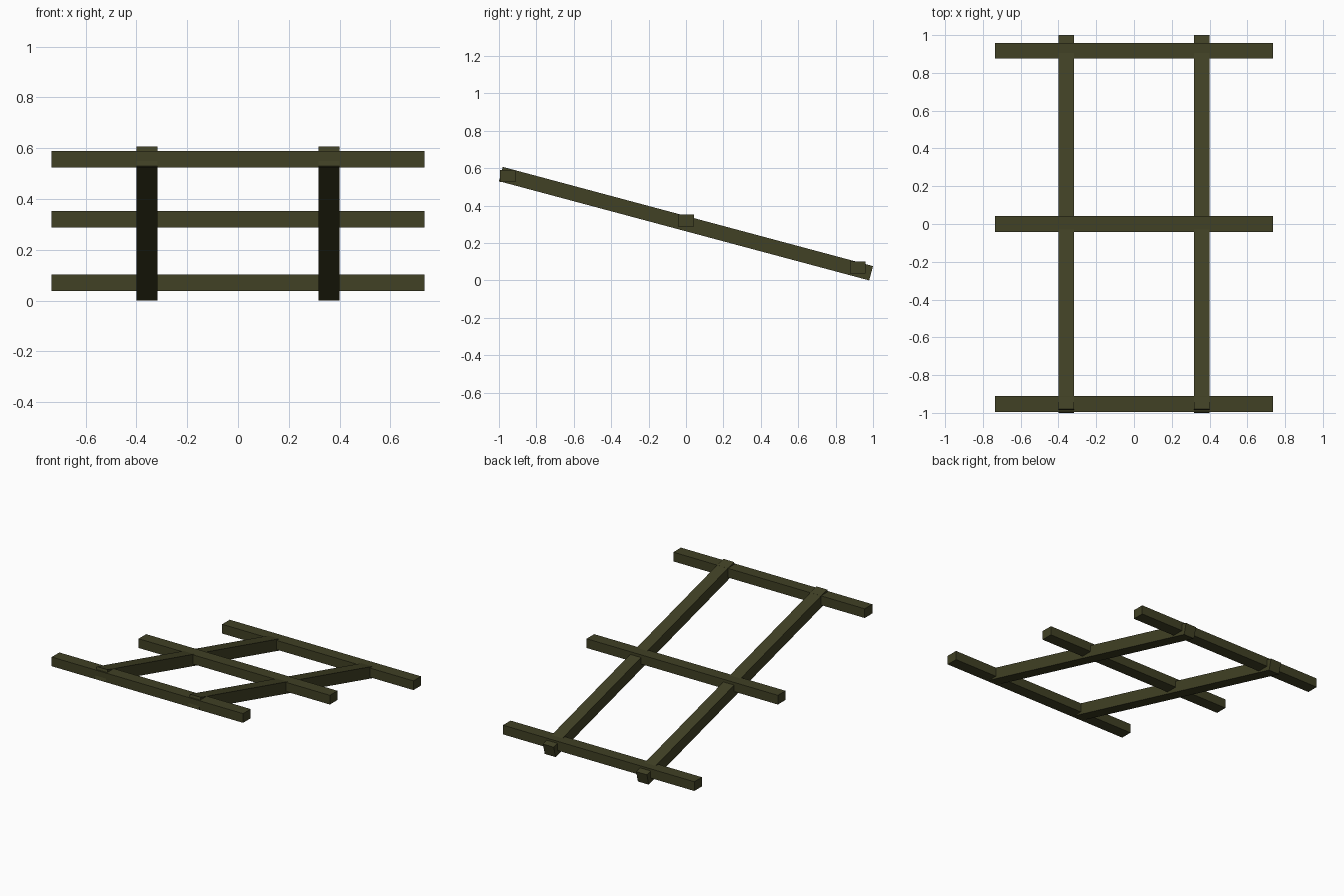
import bpy, math

if "Cube" in bpy.data.objects:
    bpy.data.objects.remove(bpy.data.objects["Cube"])

# Single dark olive wood colour
wood = bpy.data.materials.new("dark_olive_wood")
wood.diffuse_color = (0.052, 0.052, 0.018, 1)
wood.use_nodes = True
wood.node_tree.nodes["Principled BSDF"].inputs["Base Color"].default_value = wood.diffuse_color


def beam(name, size, location, tilt=0.0):
    """Rectangular beam, optionally tilted about x."""
    bpy.ops.mesh.primitive_cube_add(size=1, location=location, rotation=(tilt, 0, 0))
    obj = bpy.context.object
    obj.name = name
    obj.scale = size
    bpy.ops.object.transform_apply(location=False, rotation=True, scale=True)
    obj.data.materials.append(wood)
    return obj


# Two sloping rails, high at the front and low at the back
TILT = math.radians(-15)
for side, x in (("left", -0.358), ("right", 0.358)):
    beam(side + "_rail", (0.083, 2.049, 0.079), (x, 0, 0.3034), TILT)

# Three level crossbars let into the rails
for name, y, z in (("front", -0.953, 0.557), ("middle", 0, 0.32), ("back", 0.917, 0.07)):
    beam(name + "_crossbar", (1.47, 0.083, 0.064), (0, y, z))
